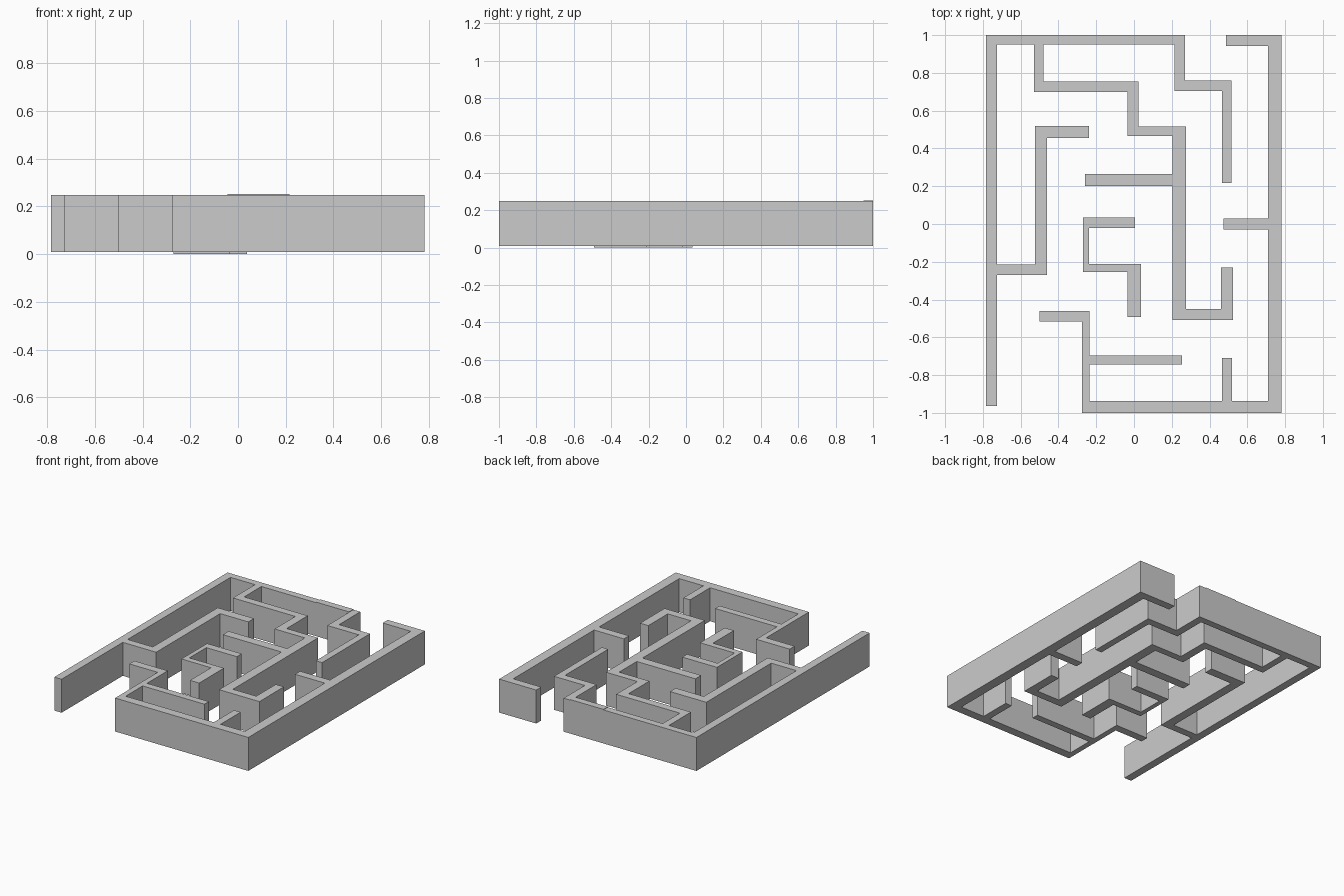
import bpy, bmesh

if "Cube" in bpy.data.objects:
    bpy.data.objects.remove(bpy.data.objects["Cube"])

def wall_group(name, rects, z0, z1):
    """Merge overlapping rectangles (x0, x1, y0, y1) into one clean extruded wall."""
    xs = sorted({v for r in rects for v in r[:2]})
    ys = sorted({v for r in rects for v in r[2:]})
    bm = bmesh.new()
    for xa, xb in zip(xs, xs[1:]):
        for ya, yb in zip(ys, ys[1:]):
            cx, cy = (xa + xb) / 2, (ya + yb) / 2
            if any(r[0] < cx < r[1] and r[2] < cy < r[3] for r in rects):
                bm.faces.new([bm.verts.new(p) for p in
                              ((xa, ya, z0), (xb, ya, z0), (xb, yb, z0), (xa, yb, z0))])
    bmesh.ops.remove_doubles(bm, verts=bm.verts[:], dist=1e-5)
    ext = bmesh.ops.extrude_face_region(bm, geom=bm.faces[:], use_keep_orig=True)
    top = [g for g in ext["geom"] if isinstance(g, bmesh.types.BMVert)]
    bmesh.ops.translate(bm, verts=top, vec=(0, 0, z1 - z0))
    bmesh.ops.recalc_face_normals(bm, faces=bm.faces[:])
    bmesh.ops.dissolve_limit(bm, angle_limit=0.01, verts=bm.verts[:], edges=bm.edges[:])
    me = bpy.data.meshes.new(name)
    bm.to_mesh(me)
    bm.free()
    ob = bpy.data.objects.new(name, me)
    bpy.context.collection.objects.link(ob)
    return ob

Z0, Z1 = 0.008, 0.248

# Left and back outer wall with the branches growing from it
wall_group("left_back_wall", [
    (-.783, -.725, -.963, 1), (-.783, .27, .95, 1),
    # left branch
    (-.783, -.46, -.27, -.215), (-.525, -.46, -.27, .52), (-.525, -.237, .455, .52),
    # stepped central branch
    (-.53, -.48, .70, 1), (-.53, .025, .70, .755), (-.035, .025, .465, .755),
    (-.035, .275, .465, .515), (.205, .275, -.507, .515), (-.26, .275, .2, .265),
    (.205, .525, -.507, -.45), (.46, .525, -.507, -.23),
    # right branch
    (.215, .27, .705, 1), (.215, .515, .705, .76), (.465, .515, .217, .76),
], Z0, Z1)

# Right and front outer wall with its branches
wall_group("right_front_wall", [
    (.71, .782, -1, 1), (.488, .782, .943, 1), (.473, .782, -.03, .028),
    (-.275, .782, -1, -.937), (.465, .518, -1, -.71),
    (-.275, -.235, -1, -.46), (-.5, -.235, -.517, -.46), (-.275, .255, -.745, -.695),
], Z0, Z1)

# Free-standing middle wall, reaching slightly lower
wall_group("middle_wall", [
    (-.27, .005, -.02, .035), (-.27, -.237, -.255, .035),
    (-.27, .037, -.255, -.212), (-.035, .037, -.493, -.212),
], 0, Z1 - .003)

# Slightly raised strip on the back wall
wall_group("back_wall_cap", [(-.045, .215, .95, 1)], Z1 - .002, Z1 + .004)
